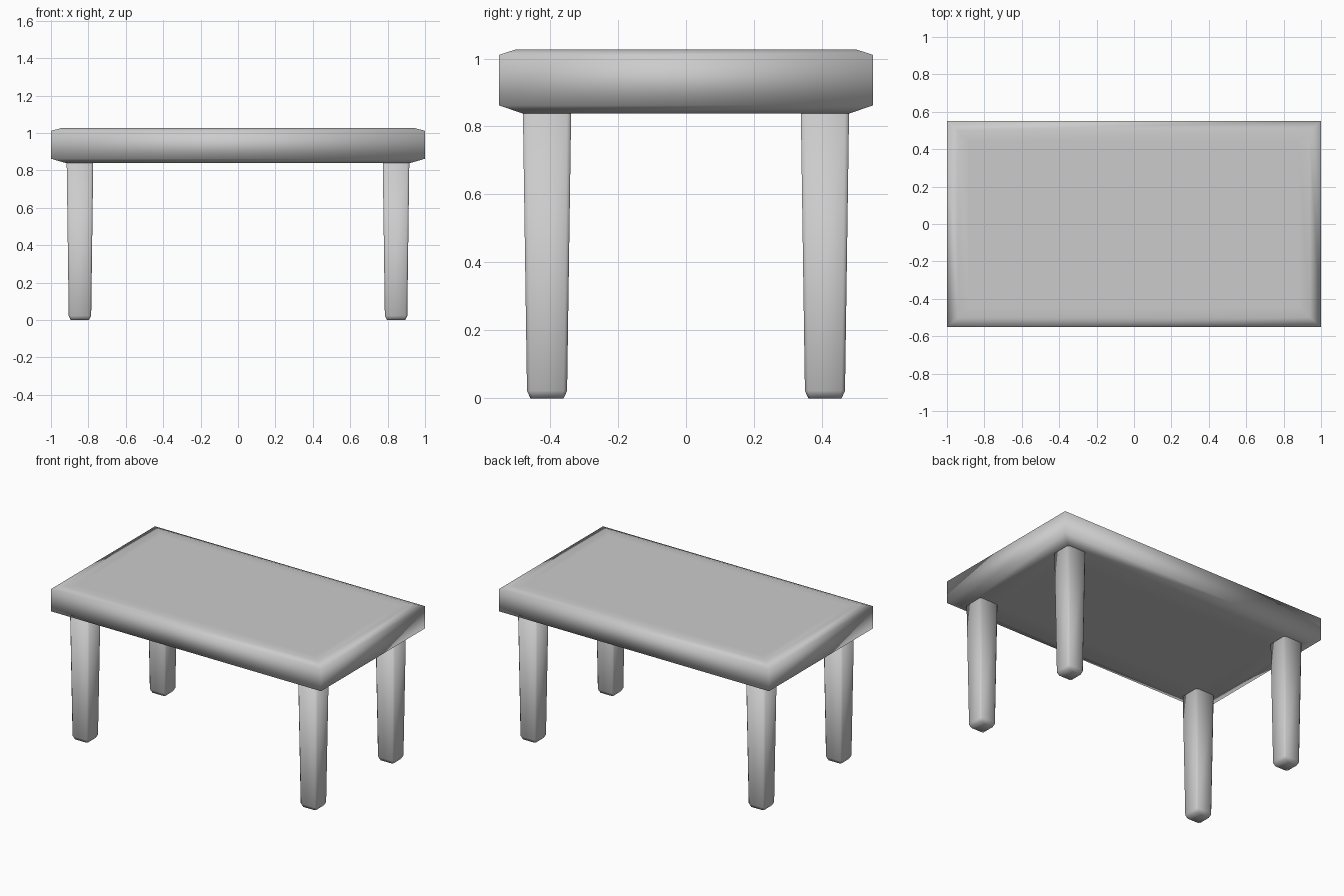
import bpy, bmesh

if "Cube" in bpy.data.objects:
    bpy.data.objects.remove(bpy.data.objects["Cube"])


def rect(hx, hy, z, cx=0, cy=0, cut=0):
    """Rectangular ring of points; a cut above zero bevels the corners."""
    if not cut:
        return [(cx + sx * hx, cy + sy * hy, z)
                for sx, sy in ((-1, -1), (1, -1), (1, 1), (-1, 1))]
    a, b = hx - cut, hy - cut
    pts = [(-a, -hy), (a, -hy), (hx, -b), (hx, b),
           (a, hy), (-a, hy), (-hx, b), (-hx, -b)]
    return [(cx + x, cy + y, z) for x, y in pts]


def loft(name, rings):
    """Skin a stack of rings, cap both ends and shade it smooth."""
    bm = bmesh.new()
    loops = [[bm.verts.new(p) for p in ring] for ring in rings]
    n = len(loops[0])
    for lo, hi in zip(loops, loops[1:]):
        for i in range(n):
            j = (i + 1) % n
            bm.faces.new((lo[i], lo[j], hi[j], hi[i]))
    bm.faces.new(loops[0][::-1])
    bm.faces.new(loops[-1])
    bmesh.ops.recalc_face_normals(bm, faces=bm.faces)
    mesh = bpy.data.meshes.new(name)
    bm.to_mesh(mesh)
    bm.free()
    mesh.shade_smooth()
    obj = bpy.data.objects.new(name, mesh)
    bpy.context.collection.objects.link(obj)
    return obj


# Thick tabletop with softened upper and lower rims
loft("tabletop", [
    rect(0.775, 0.338, 0.838),
    rect(0.917, 0.480, 0.838),
    rect(1.000, 0.550, 0.862),
    rect(1.000, 0.550, 1.011),
    rect(0.940, 0.500, 1.027),
    rect(0.880, 0.440, 1.027),
])

# Four tapered legs with a small bevelled foot
for side, sx in (("left", -1), ("right", 1)):
    for end, sy in (("front", -1), ("back", 1)):
        cx, cy = sx * 0.845, sy * 0.409
        loft(f"{end}_{side}_leg", [
            rect(0.049, 0.049, 0.000, cx, cy, 0.008),
            rect(0.060, 0.059, 0.022, cx, cy, 0.010),
            rect(0.071, 0.071, 0.843, cx, cy, 0.012),
        ])
